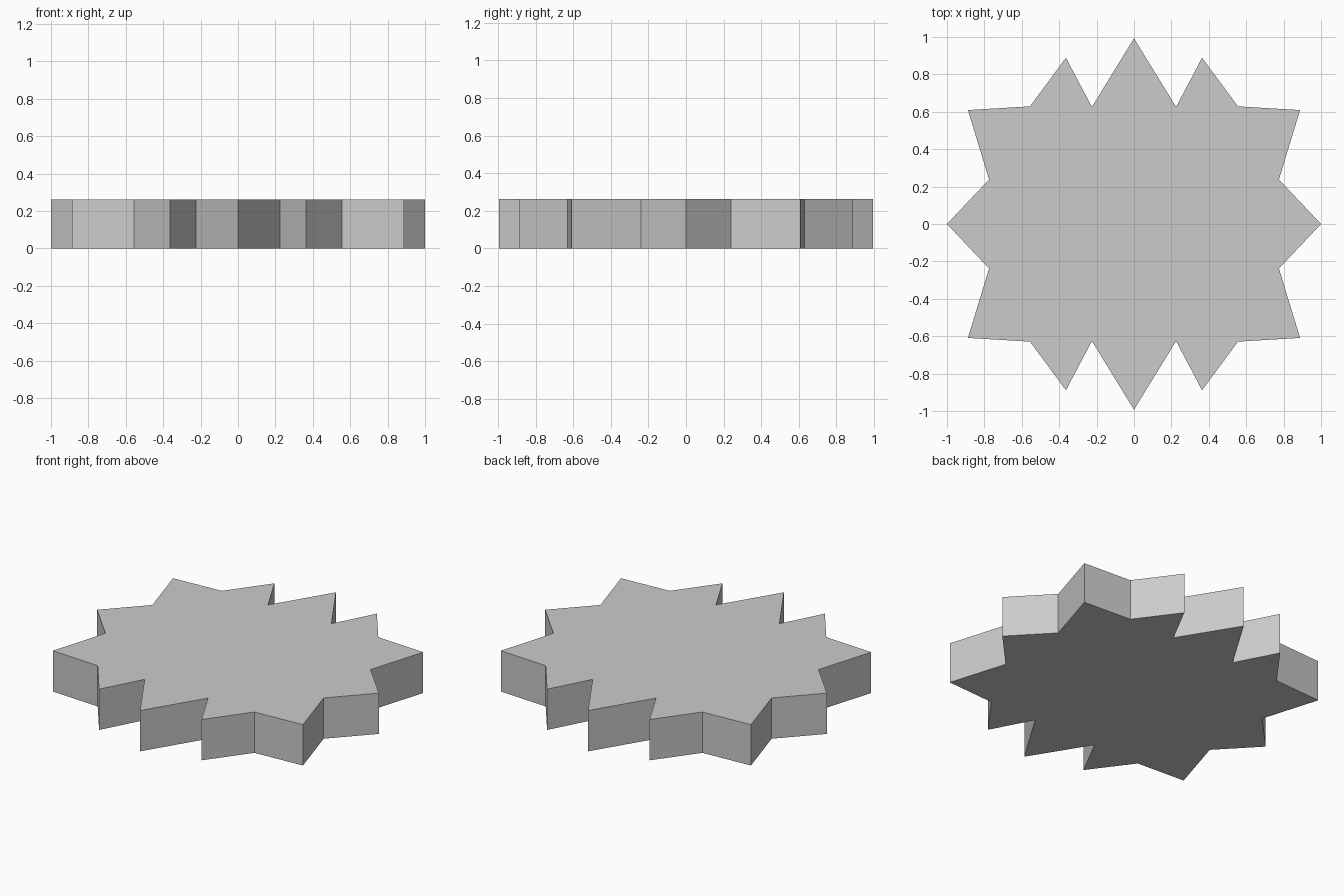
import bpy, bmesh

if "Cube" in bpy.data.objects:
    bpy.data.objects.remove(bpy.data.objects["Cube"])

HEIGHT = 0.262

# One quarter of the star outline, from the right tip round to the back tip
quarter = [(1.0, 0.0), (0.775, 0.238), (0.888, 0.609), (0.556, 0.629),
           (0.364, 0.889), (0.225, 0.626), (0.0, 0.993)]

# Mirror the quarter into a half, then the half into the full outline
half = quarter + [(-x, y) for x, y in reversed(quarter[:-1])]
outline = half + [(x, -y) for x, y in reversed(half[1:-1])]

# Extrude the outline into a flat plate
bm = bmesh.new()
base = bm.faces.new([bm.verts.new((x, y, 0)) for x, y in outline])
ext = bmesh.ops.extrude_face_region(bm, geom=[base], use_keep_orig=True)
top_verts = [g for g in ext["geom"] if isinstance(g, bmesh.types.BMVert)]
bmesh.ops.translate(bm, verts=top_verts, vec=(0, 0, HEIGHT))
bmesh.ops.recalc_face_normals(bm, faces=bm.faces)

mesh = bpy.data.meshes.new("star_plate")
bm.to_mesh(mesh)
bm.free()
bpy.context.collection.objects.link(bpy.data.objects.new("star_plate", mesh))
